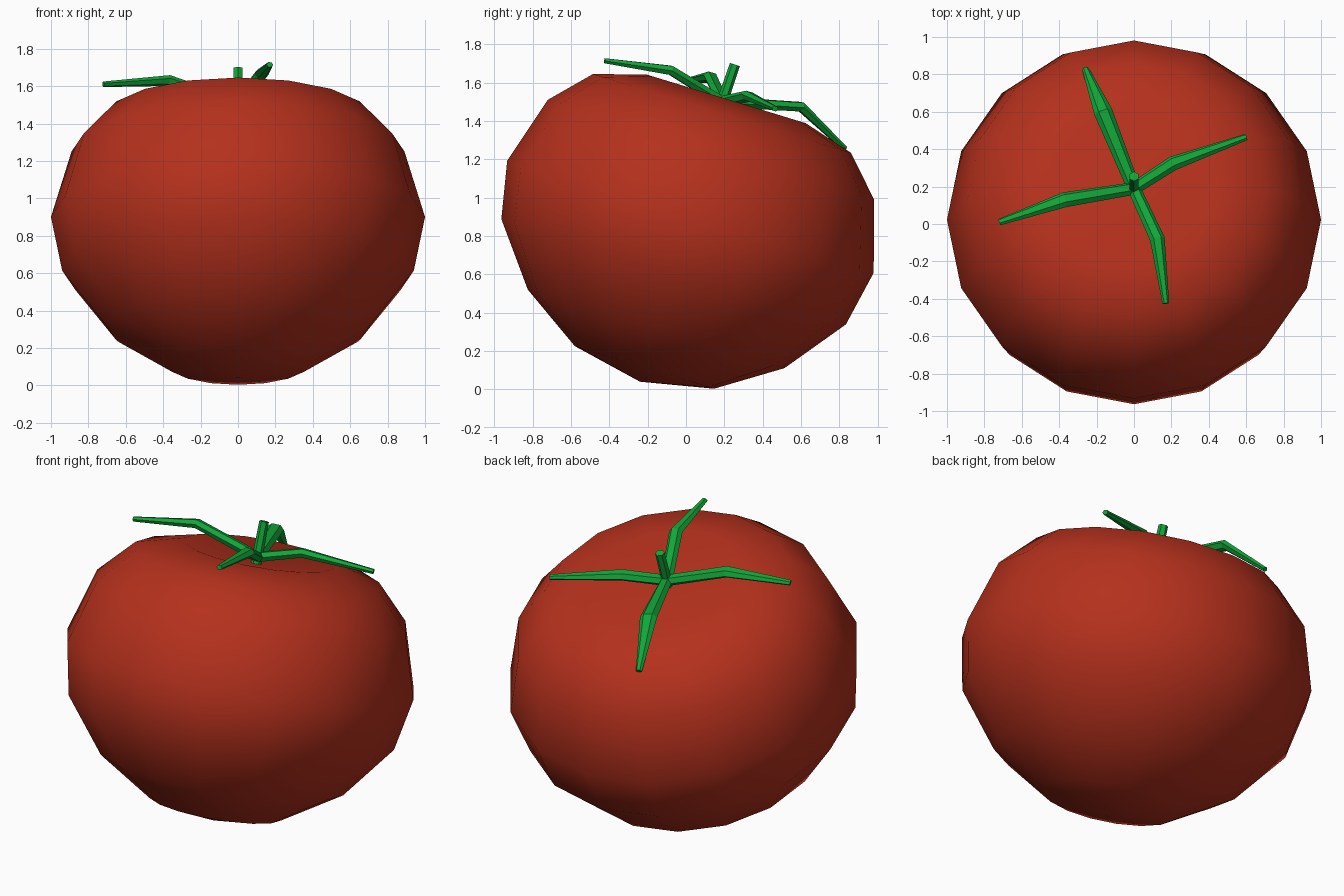
import bpy, bmesh, math
from mathutils import Vector, Matrix

if "Cube" in bpy.data.objects:
    bpy.data.objects.remove(bpy.data.objects["Cube"])


def material(name, rgb):
    m = bpy.data.materials.new(name)
    m.diffuse_color = (*rgb, 1)
    m.use_nodes = True
    m.node_tree.nodes["Principled BSDF"].inputs["Base Color"].default_value = m.diffuse_color
    return m


RED = material("tomato_red", (0.46, 0.03, 0.012))
GREEN = material("leaf_green", (0.006, 0.38, 0.042))


def make_object(name, bm, mat, smooth=False):
    bmesh.ops.recalc_face_normals(bm, faces=bm.faces)
    me = bpy.data.meshes.new(name)
    bm.to_mesh(me)
    bm.free()
    me.materials.append(mat)
    for p in me.polygons:
        p.use_smooth = smooth
    ob = bpy.data.objects.new(name, me)
    bpy.context.collection.objects.link(ob)
    return ob


def skin(bm, rings):
    for a, b in zip(rings, rings[1:]):
        n = len(a)
        for i in range(n):
            bm.faces.new((a[i], a[(i + 1) % n], b[(i + 1) % n], b[i]))


def fan(bm, ring, pole):
    for i in range(len(ring)):
        bm.faces.new((ring[i], ring[(i + 1) % len(ring)], pole))


# Fruit: 16-sided lathe with a dimpled top, leaning back by 17 degrees
TILT = math.radians(17)
PROFILE = [(0.38, 0.078), (0.70, 0.288), (0.94, 0.60), (1.0, 0.90),
           (0.99, 0.905), (0.89, 1.266), (0.704, 1.464), (0.433, 1.543)]
PROFILE.pop(4)
bm = bmesh.new()
rings = [[bm.verts.new((r * math.cos(k * math.pi / 8), r * math.sin(k * math.pi / 8), h))
          for k in range(16)] for r, h in PROFILE]
skin(bm, rings)
fan(bm, rings[0], bm.verts.new((0, 0, 0)))
fan(bm, rings[-1], bm.verts.new((0, 0, 1.48)))
bm.transform(Matrix.Translation((0, -0.24, 0.04)) @ Matrix.Rotation(-TILT, 4, 'X'))
make_object("fruit", bm, RED, True)

UP = Vector((0, math.sin(TILT), math.cos(TILT)))


def limb(name, points, sizes, up, sides=6):
    """Faceted tapered tube through points; sizes are (half width, half height)."""
    bm = bmesh.new()
    pts = [Vector(p) for p in points]
    rings = []
    for i, p in enumerate(pts):
        d = (pts[min(i + 1, len(pts) - 1)] - pts[max(i - 1, 0)]).normalized()
        side = d.cross(up).normalized()
        nrm = side.cross(d)
        w, h = sizes[i]
        rings.append([bm.verts.new(p + side * w * math.cos(k * math.tau / sides)
                                   + nrm * h * math.sin(k * math.tau / sides))
                      for k in range(sides)])
    skin(bm, rings)
    bm.faces.new(rings[0])
    bm.faces.new(rings[-1])
    make_object(name, bm, GREEN)


# Leaves: bent at a knee, radiating from the dimple
BASE = (0, 0.19, 1.50)
LEAVES = {
    "leaf_back": ((-0.165, 0.60, 1.475), (-0.26, 0.83, 1.255), 0.05),
    "leaf_right": ((0.21, 0.325, 1.53), (0.60, 0.465, 1.465), 0.04),
    "leaf_front": ((0.125, -0.08, 1.665), (0.17, -0.425, 1.715), 0.04),
    "leaf_left": ((-0.37, 0.13, 1.63), (-0.72, 0.01, 1.61), 0.042),
}
for name, (knee, tip, w) in LEAVES.items():
    limb(name, [BASE, knee, tip], [(0.035, 0.03), (w, 0.028), (0.018, 0.015)], UP)

# Stem: short stub standing in the dimple
limb("stem", [(0, 0.175, 1.46), (0, 0.255, 1.695)], [(0.03, 0.03), (0.027, 0.027)],
     Vector((1, 0, 0)))
